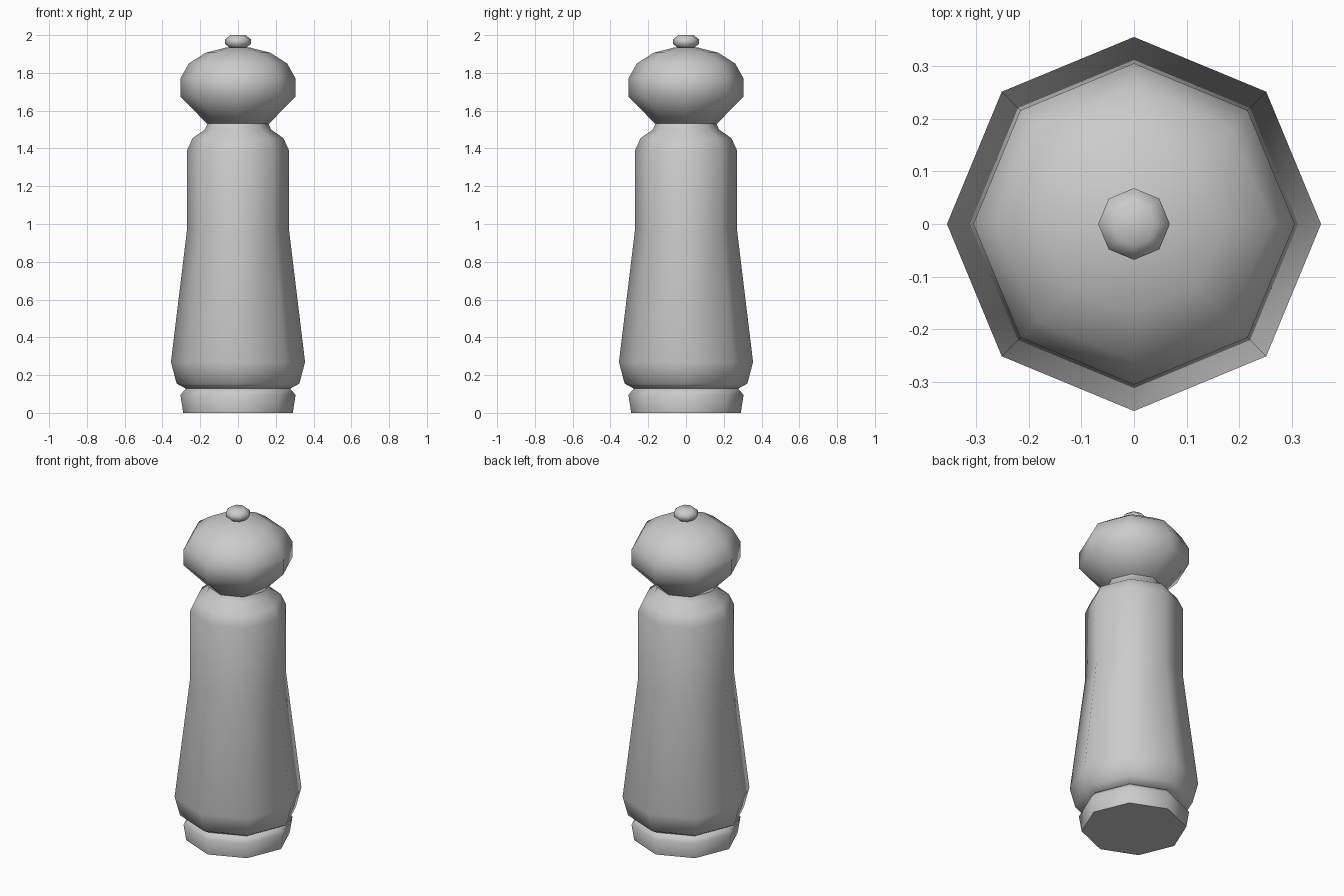
import bpy, bmesh, math

cube = bpy.data.objects.get("Cube")
if cube:
    bpy.data.objects.remove(cube, do_unlink=True)

SIDES = 8

grey = bpy.data.materials.new("plain_grey")
grey.use_nodes = True
colour = (0.6, 0.6, 0.6, 1)
grey.diffuse_color = colour
grey.node_tree.nodes["Principled BSDF"].inputs["Base Color"].default_value = colour


def turned(name, profile):
    """Spin a (radius, height) profile into a capped eight-sided part."""
    bm = bmesh.new()
    rings = []
    for r, z in profile:
        angles = [math.tau * i / SIDES for i in range(SIDES)]
        rings.append([bm.verts.new((r * math.cos(a), r * math.sin(a), z)) for a in angles])
    for low, high in zip(rings, rings[1:]):
        for i in range(SIDES):
            j = (i + 1) % SIDES
            bm.faces.new((low[i], low[j], high[j], high[i]))
    bm.faces.new(rings[0][::-1])
    bm.faces.new(rings[-1])
    mesh = bpy.data.meshes.new(name)
    bm.to_mesh(mesh)
    bm.free()
    mesh.materials.append(grey)
    obj = bpy.data.objects.new(name, mesh)
    bpy.context.collection.objects.link(obj)
    bpy.ops.object.select_all(action='DESELECT')
    obj.select_set(True)
    bpy.context.view_layer.objects.active = obj
    bpy.ops.object.shade_smooth_by_angle(angle=math.radians(60))
    return obj


# Foot ring
turned("base", [(0.29, 0), (0.305, 0.095), (0.275, 0.13)])

# Tapered body with rounded shoulder and neck
turned("body", [(0.27, 0.125), (0.325, 0.155), (0.355, 0.27), (0.27, 0.97),
                (0.27, 1.39), (0.24, 1.455), (0.175, 1.5), (0.16, 1.535)])

# Bulbous head
turned("head", [(0.165, 1.532), (0.305, 1.675), (0.305, 1.77), (0.26, 1.85),
                (0.17, 1.907), (0.06, 1.935)])

# Small knob on top
turned("knob", [(0.04, 1.93), (0.068, 1.953), (0.068, 1.978), (0.04, 2.0)])
